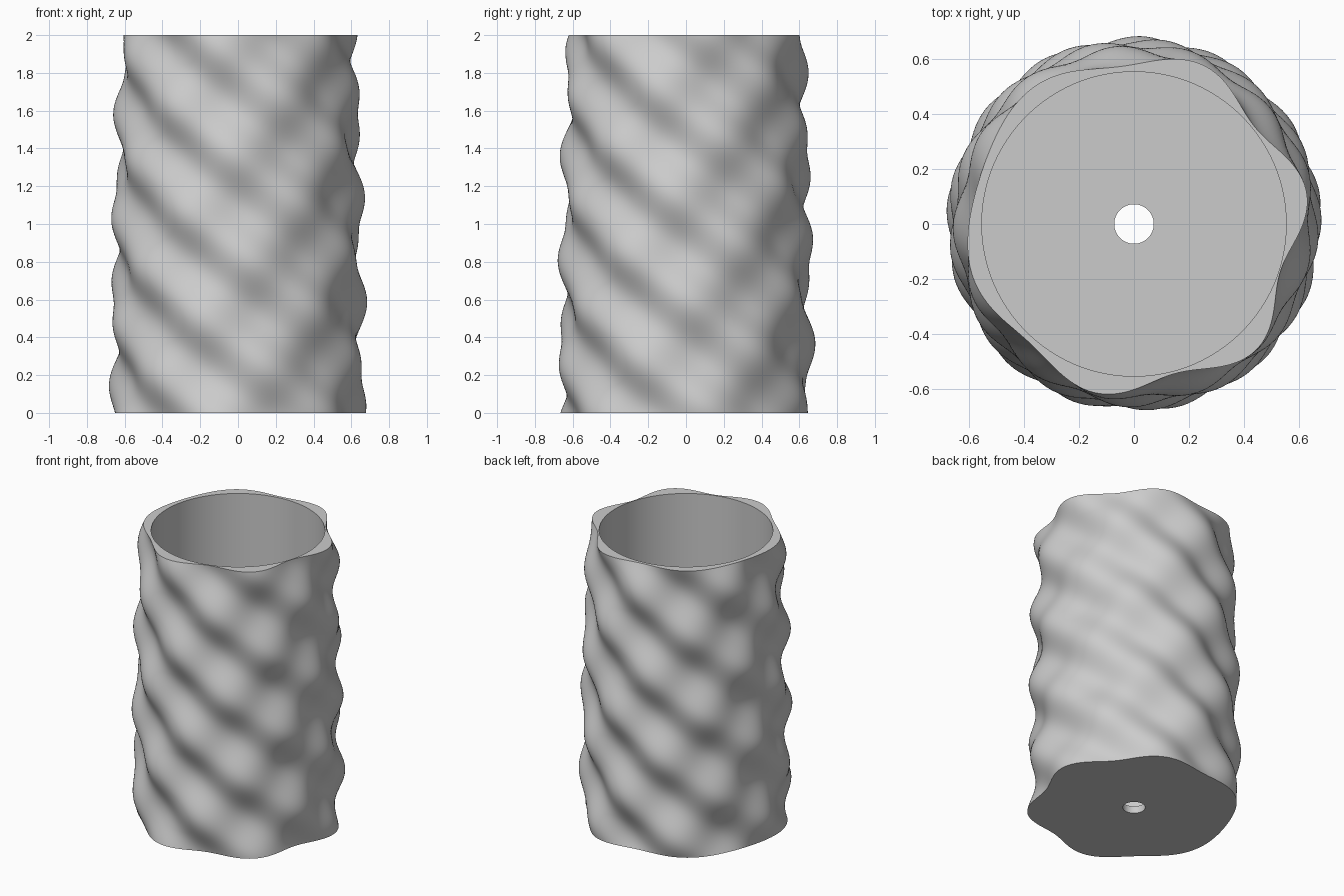
import bpy, bmesh
from math import sin, cos, pi, radians

cube = bpy.data.objects.get("Cube")
if cube:
    bpy.data.objects.remove(cube, do_unlink=True)

HEIGHT, BORE, DRAIN, FLOOR = 2.0, 0.555, 0.072, 0.05
SEGS, ROWS = 192, 140


def material(name, rgb):
    mat = bpy.data.materials.new(name)
    mat.use_nodes = True
    mat.diffuse_color = (*rgb, 1)
    mat.node_tree.nodes["Principled BSDF"].inputs["Base Color"].default_value = (*rgb, 1)
    return mat


def wavy_radius(angle, z):
    """Slightly tapered wall with six twisting ridges and a fainter counter twist."""
    mean = 0.646 - 0.045 * (z / HEIGHT) ** 2.5
    drop = HEIGHT - z
    ridges = 0.027 * cos(6 * (angle - radians(12 + 120 * drop)))
    counter = 0.013 * cos(7 * (angle - radians(8)) + radians(540 * drop))
    return max(mean + ridges + counter, BORE + 0.004)


def ring(bm, radius, z):
    """One loop of vertices; radius is a number or a function of angle and z."""
    loop = []
    for i in range(SEGS):
        a = 2 * pi * i / SEGS
        r = radius(a, z) if callable(radius) else radius
        loop.append(bm.verts.new((r * cos(a), r * sin(a), z)))
    return loop


def bridge(bm, low, high):
    for i in range(SEGS):
        j = (i + 1) % SEGS
        bm.faces.new((low[i], low[j], high[j], high[i]))


bm = bmesh.new()
# outer wall, then rim, bore, floor and drain hole in one closed skin
rings = [ring(bm, wavy_radius, HEIGHT * k / ROWS) for k in range(ROWS + 1)]
rings += [ring(bm, r, z) for r, z in
          ((BORE, HEIGHT), (BORE, FLOOR), (DRAIN, FLOOR), (DRAIN, 0))]
for low, high in zip(rings, rings[1:] + rings[:1]):
    bridge(bm, low, high)
bmesh.ops.recalc_face_normals(bm, faces=bm.faces)

mesh = bpy.data.meshes.new("planter_pot")
bm.to_mesh(mesh)
bm.free()
pot = bpy.data.objects.new("planter_pot", mesh)
bpy.context.collection.objects.link(pot)
mesh.materials.append(material("light_grey", (0.6, 0.6, 0.6)))

# smooth ripples, crisp rims
bpy.ops.object.select_all(action="DESELECT")
pot.select_set(True)
bpy.context.view_layer.objects.active = pot
bpy.ops.object.shade_smooth_by_angle(angle=radians(40))
